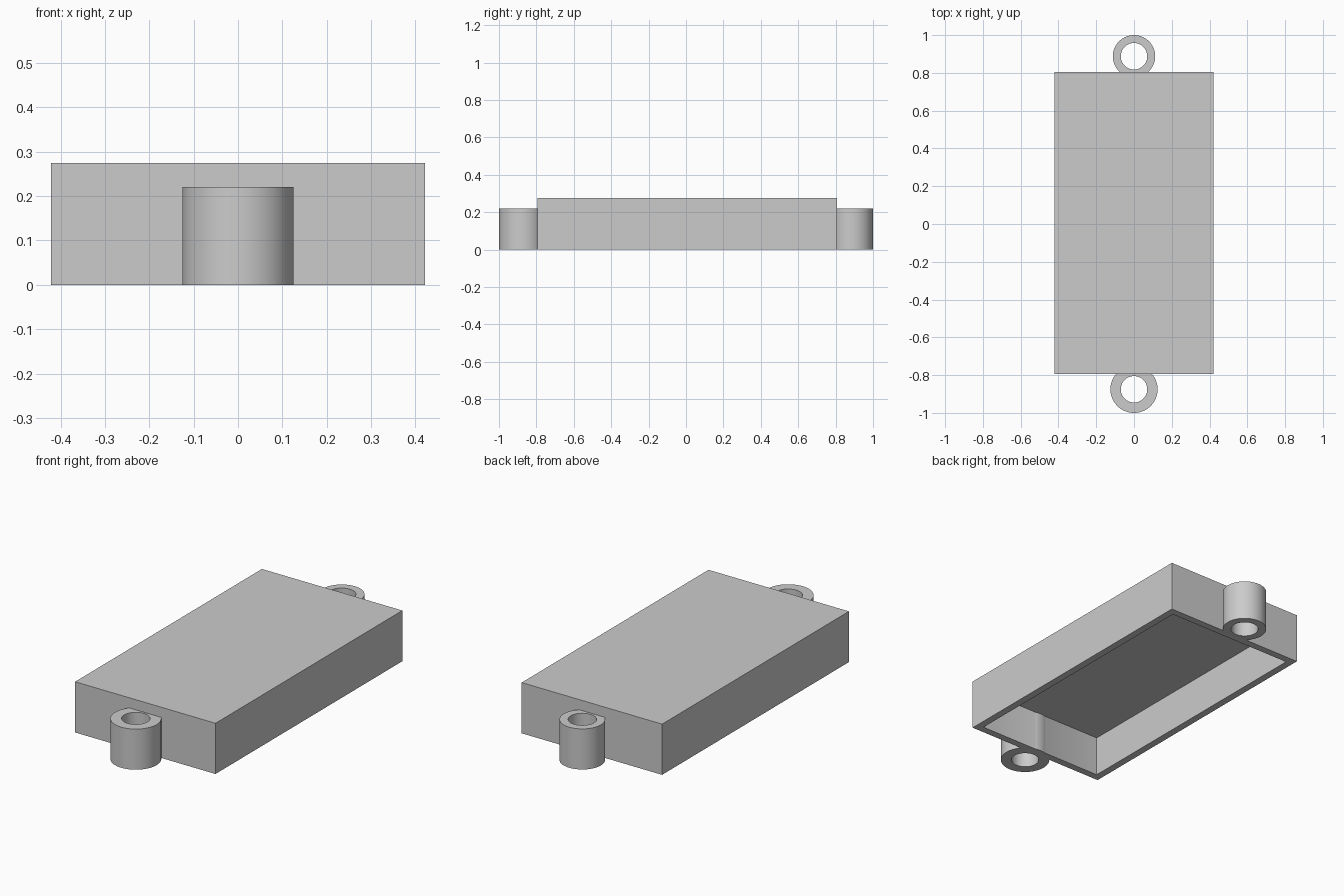
import bpy, bmesh
from mathutils import Matrix, Vector

default = bpy.data.objects.get("Cube")
if default:
    bpy.data.objects.remove(default, do_unlink=True)

WIDTH, LENGTH, HEIGHT = 0.842, 1.6, 0.275
WALL = 0.056
BOX_Y = 0.006
LUG_HEIGHT, HOLE = 0.22, 0.07
SEGMENTS = 96

grey = bpy.data.materials.new("plain_grey")
grey.use_nodes = True
grey.diffuse_color = (0.6, 0.6, 0.6, 1)
grey.node_tree.nodes["Principled BSDF"].inputs["Base Color"].default_value = grey.diffuse_color


def make_object(name, bm):
    bmesh.ops.recalc_face_normals(bm, faces=bm.faces)
    mesh = bpy.data.meshes.new(name)
    bm.to_mesh(mesh)
    bm.free()
    mesh.materials.append(grey)
    obj = bpy.data.objects.new(name, mesh)
    bpy.context.collection.objects.link(obj)
    return obj


def make_lug(name, y, radius):
    """Upright tube: a rectangular section spun about its own axis."""
    bm = bmesh.new()
    section = [(HOLE, 0), (radius, 0), (radius, LUG_HEIGHT), (HOLE, LUG_HEIGHT)]
    verts = [bm.verts.new((r, y, z)) for r, z in section]
    edges = [bm.edges.new((verts[i - 1], verts[i])) for i in range(len(verts))]
    bmesh.ops.spin(bm, geom=verts + edges, cent=(0, y, 0), axis=(0, 0, 1),
                   angle=6.283185307, steps=SEGMENTS)
    bmesh.ops.remove_doubles(bm, verts=bm.verts, dist=0.0001)
    return make_object(name, bm)


# Cover: a block whose underside is inset and pushed up into a cavity
bm = bmesh.new()
bmesh.ops.create_cube(bm, size=1, matrix=Matrix.Translation((0, BOX_Y, HEIGHT / 2))
                      @ Matrix.Diagonal((WIDTH, LENGTH, HEIGHT, 1)))
bm.normal_update()
floor = min(bm.faces, key=lambda f: f.calc_center_median().z)
bmesh.ops.inset_region(bm, faces=[floor], thickness=WALL)
walls = bmesh.ops.extrude_discrete_faces(bm, faces=[floor])["faces"]
bmesh.ops.translate(bm, verts=walls[0].verts, vec=Vector((0, 0, HEIGHT - WALL)))
cover = make_object("cover_with_lugs", bm)

# Mounting lugs, the front one slightly larger, fused into the end walls
lugs = [make_lug("front_lug", -0.875, 0.125), make_lug("back_lug", 0.888, 0.112)]
bpy.ops.object.select_all(action="DESELECT")
cover.select_set(True)
bpy.context.view_layer.objects.active = cover
for lug in lugs:
    union = cover.modifiers.new(lug.name, "BOOLEAN")
    union.operation = "UNION"
    union.solver = "EXACT"
    union.object = lug
    bpy.ops.object.modifier_apply(modifier=union.name)
    bpy.data.objects.remove(lug, do_unlink=True)

bpy.ops.object.shade_smooth_by_angle(angle=0.5)
